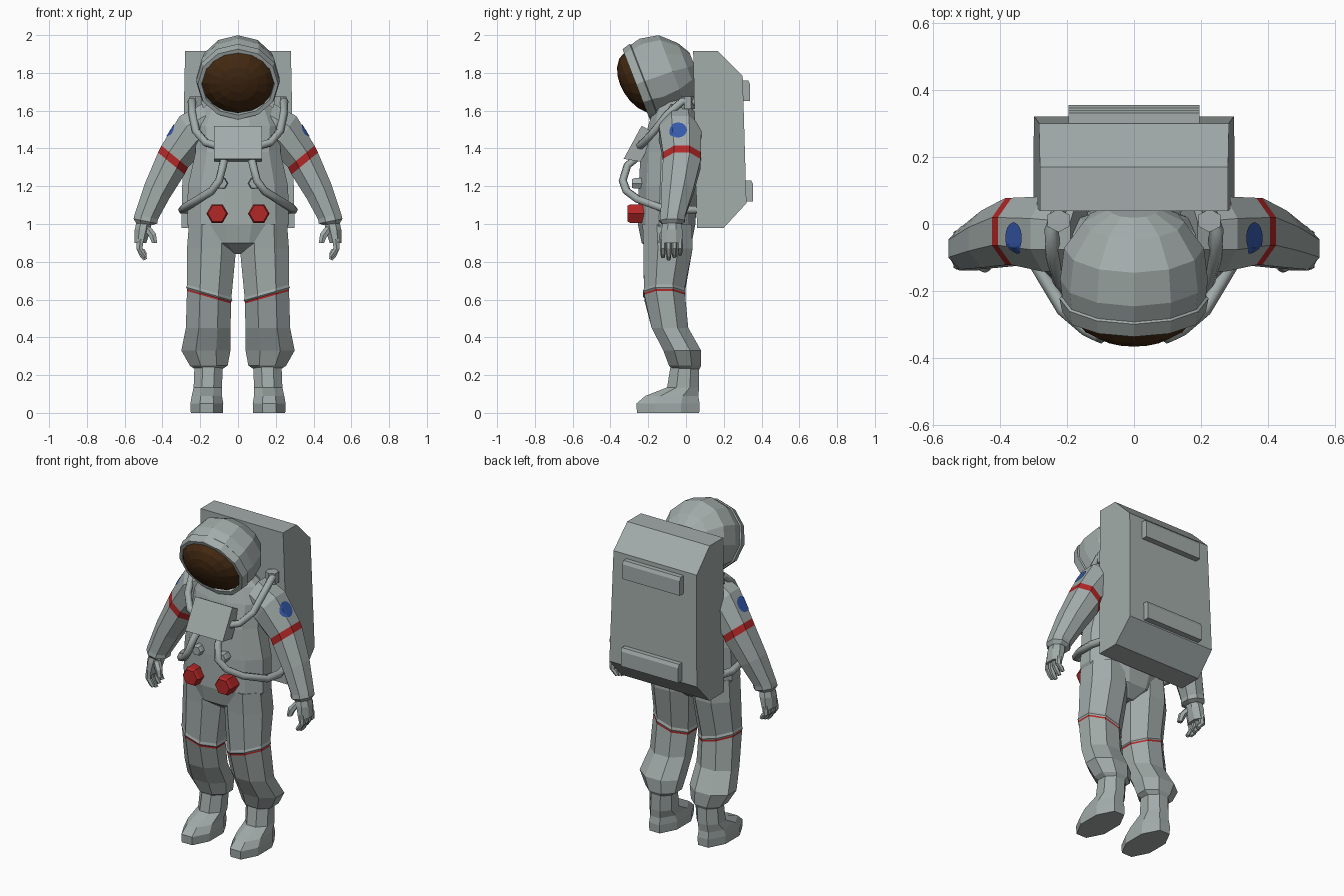
import bpy, bmesh, math
from mathutils import Vector
from mathutils.bvhtree import BVHTree

cube = bpy.data.objects.get("Cube")
if cube:
    bpy.data.objects.remove(cube)


def material(name, rgb):
    m = bpy.data.materials.new(name)
    m.use_nodes = True
    m.diffuse_color = (*rgb, 1)
    m.node_tree.nodes["Principled BSDF"].inputs["Base Color"].default_value = (*rgb, 1)
    return m


SUIT = material("suit_grey", (0.36, 0.41, 0.40))
RED = material("red", (0.45, 0.02, 0.02))
BLUE = material("blue", (0.035, 0.10, 0.40))
GOLD = material("dark_visor", (0.055, 0.022, 0.006))


def finish(name, bm, mats, mirror):
    bmesh.ops.recalc_face_normals(bm, faces=bm.faces)
    me = bpy.data.meshes.new(name)
    bm.to_mesh(me)
    bm.free()
    for m in mats:
        me.materials.append(m)
    ob = bpy.data.objects.new(name, me)
    bpy.context.collection.objects.link(ob)
    if mirror:
        ob.modifiers.new("Mirror", 'MIRROR')
    return ob


def loft(name, rings, n=8, mats=(SUIT,), mirror=False, turn=True, red=(), first_cap=True):
    """Skin rings given as (centre, first radius vector, second radius vector)."""
    bm = bmesh.new()
    k = 1 / math.cos(math.pi / n) if turn else 1
    loops = []
    for c, u, v in rings:
        angles = [2 * math.pi * (i + 0.5 * turn) / n for i in range(n)]
        loops.append([bm.verts.new(c + k * (u * math.cos(a) + v * math.sin(a))) for a in angles])
    for j, (a, b) in enumerate(zip(loops, loops[1:])):
        for i in range(n):
            f = bm.faces.new((a[i], a[i - 1], b[i - 1], b[i]))
            f.material_index = int(j in red)
    if first_cap:
        bm.faces.new(loops[0])
    bm.faces.new(loops[-1])
    return finish(name, bm, mats, mirror)


def ring(x, y, z, rx, ry, tilt=0.0):
    """Level ring, tilted so that its outer side rises."""
    return (Vector((x, y, z)), Vector((rx * math.cos(tilt), 0, rx * math.sin(tilt))),
            Vector((0, ry, 0)))


def prism(name, profile, width):
    """Extrude a y-z profile across x; width gives the half width at a height."""
    bm = bmesh.new()
    sides = [[bm.verts.new((s * width(z), y, z)) for y, z in profile] for s in (-1, 1)]
    for i in range(len(profile)):
        bm.faces.new((sides[0][i - 1], sides[0][i], sides[1][i], sides[1][i - 1]))
    for s in sides:
        bm.faces.new(s)
    return finish(name, bm, [SUIT], False)


def hose(name, points, radius):
    cu = bpy.data.curves.new(name, 'CURVE')
    cu.dimensions = '3D'
    cu.bevel_depth = radius
    cu.bevel_resolution = 1
    cu.use_fill_caps = True
    sp = cu.splines.new('POLY')
    sp.points.add(len(points) - 1)
    for p, co in zip(sp.points, points):
        p.co = (*co, 1)
    cu.materials.append(SUIT)
    ob = bpy.data.objects.new(name, cu)
    bpy.context.collection.objects.link(ob)
    ob.modifiers.new("Mirror", 'MIRROR')


# Torso: height, half width, front, back
torso = [(0.84, 0.05, -0.15, -0.03), (0.90, 0.22, -0.235, 0.03), (1.00, 0.27, -0.255, 0.05),
         (1.20, 0.265, -0.25, 0.06), (1.38, 0.225, -0.24, 0.06), (1.52, 0.23, -0.20, 0.05),
         (1.61, 0.19, -0.17, 0.04), (1.66, 0.13, -0.15, 0.02)]
loft("torso", [ring(0, (f + b) / 2, z, w, (b - f) / 2) for z, w, f, b in torso], n=12)

# Legs with a thin red seam above the knee
loft("legs", [ring(*r) for r in (
    (0.14, -0.10, 1.00, 0.12, 0.13), (0.14, -0.095, 0.87, 0.13, 0.13),
    (0.152, -0.115, 0.645, 0.122, 0.108, 0.28), (0.152, -0.115, 0.63, 0.127, 0.113, 0.28),
    (0.153, -0.113, 0.622, 0.122, 0.108, 0.28), (0.153, -0.113, 0.612, 0.122, 0.108, 0.28),
    (0.158, -0.085, 0.45, 0.118, 0.097), (0.17, -0.02, 0.33, 0.13, 0.10),
    (0.155, -0.005, 0.25, 0.10, 0.085), (0.155, 0, 0.23, 0.07, 0.07))],
    mats=(SUIT, RED), mirror=True, red=(4,))

# Boots
loft("boots", [ring(*r) for r in (
    (0.165, -0.095, 0, 0.085, 0.165), (0.165, -0.095, 0.05, 0.087, 0.167),
    (0.165, -0.075, 0.09, 0.080, 0.14), (0.16, -0.015, 0.135, 0.075, 0.085),
    (0.155, -0.005, 0.26, 0.075, 0.075))], mirror=True)

# Arms with a red elbow band
arm = loft("arms", [ring(*r) for r in (
    (0.16, -0.035, 1.53, 0.11, 0.10, 1.3), (0.245, -0.03, 1.478, 0.113, 0.112, 0.97),
    (0.335, -0.022, 1.357, 0.091, 0.10, 0.69), (0.353, -0.022, 1.32, 0.091, 0.10, 0.69),
    (0.428, -0.045, 1.175, 0.076, 0.085, 0.55), (0.485, -0.07, 1.04, 0.063, 0.065, 0.25),
    (0.49, -0.073, 1.015, 0.064, 0.066, 0.2), (0.495, -0.075, 1.0, 0.045, 0.05, 0.1))],
    mats=(SUIT, RED), mirror=True, red=(2,))

# Blue shoulder patches, laid on the sleeve surface
out = Vector((0.8, 0, 0.6))
across, up = Vector((0, 1, 0)), Vector((-0.6, 0, 0.8))
spot = Vector((0.355, -0.042, 1.495))
patch = loft("shoulder_patches", [(spot, across * r, up * r) for r in (0.046, 0.03, 0.015, 0.002)],
             n=20, mats=(BLUE,), mirror=True, first_cap=False)
tree = BVHTree.FromPolygons([v.co for v in arm.data.vertices],
                            [list(p.vertices) for p in arm.data.polygons])
for v in patch.data.vertices:
    hit = tree.ray_cast(v.co + out * 0.2, -out)[0]
    if hit:
        v.co = hit + out * 0.004

# Gloves: palm, four curled fingers and a thumb
loft("palms", [ring(*r) for r in (
    (0.495, -0.075, 1.02, 0.04, 0.045), (0.505, -0.075, 0.97, 0.042, 0.056),
    (0.517, -0.077, 0.90, 0.032, 0.058))], mirror=True)
for i in range(4):
    y = -0.122 + 0.03 * i
    drop = 0.012 * abs(i - 1)
    loft("finger_%d" % (i + 1), [ring(*r) for r in (
        (0.517, y, 0.92, 0.018, 0.014), (0.522, y, 0.87, 0.016, 0.0135),
        (0.507, y, 0.835 + drop, 0.014, 0.012, -0.5), (0.49, y, 0.812 + drop, 0.010, 0.009, -0.5))],
        n=6, mirror=True)
loft("thumbs", [ring(*r) for r in (
    (0.485, -0.10, 0.985, 0.022, 0.02), (0.452, -0.122, 0.94, 0.019, 0.018, -0.4),
    (0.442, -0.13, 0.90, 0.014, 0.013))], n=6, mirror=True)

# Helmet and visor: rings along an axis that leans down at the front
centre = Vector((0, -0.25, 1.745))
back, rise = Vector((0, 0.93, 0.36)), Vector((0, -0.36, 0.93))


def helmet_ring(d, w, h, shift=0.0):
    return (centre + back * d + rise * shift, Vector((w, 0, 0)), rise * h)


loft("helmet", [helmet_ring(*r) for r in (
    (0.03, 0.185, 0.165), (-0.015, 0.193, 0.175), (-0.015, 0.213, 0.20), (0.03, 0.222, 0.212),
    (0.035, 0.214, 0.206), (0.09, 0.22, 0.222, -0.003), (0.19, 0.208, 0.205, -0.005),
    (0.27, 0.15, 0.14, -0.015), (0.31, 0.075, 0.07, -0.015))], n=12, turn=False)
loft("visor", [helmet_ring(0.02 - 0.115 * math.sin(a), 0.196 * math.cos(a), 0.178 * math.cos(a),
                           0.03 * math.sin(a))
               for a in (0, 0.3, 0.65, 1.0, 1.3, 1.55)], n=16, mats=(GOLD,), turn=False)

# Backpack with two rear rails
prism("backpack", [(0.038, 1.915), (0.17, 1.915), (0.30, 1.785), (0.32, 1.11), (0.20, 0.98),
                   (0.058, 0.98)], lambda z: 0.28 + 0.02 * (1.915 - z) / 0.935)
for name, y, z in (("upper_rail", 0.30, 1.65), ("lower_rail", 0.315, 1.12)):
    prism(name, [(y - 0.03, z), (y + 0.04, z), (y + 0.04, z + 0.09), (y + 0.03, z + 0.11),
                 (y - 0.03, z + 0.11)], lambda z: 0.195)

# Chest control box
prism("chest_box", [(-0.235, 1.52), (-0.33, 1.345), (-0.24, 1.33), (-0.16, 1.48)],
      lambda z: 0.127)

# Air hoses
hose("shoulder_hoses", [(0.22, 0.05, 1.645), (0.245, -0.02, 1.65), (0.24, -0.10, 1.58),
                        (0.222, -0.17, 1.49), (0.17, -0.225, 1.43), (0.10, -0.25, 1.41)], 0.022)
hose("waist_hoses", [(0.07, -0.25, 1.36), (0.08, -0.31, 1.31), (0.10, -0.335, 1.23),
                     (0.14, -0.315, 1.175), (0.21, -0.255, 1.13), (0.285, -0.13, 1.085),
                     (0.295, -0.02, 1.075), (0.27, 0.07, 1.075)], 0.022)


# Hexagonal knobs and fittings that face forward
def knob(name, x, z, r, front, mat):
    def face(y, s):
        return (Vector((x, y, z)), Vector((s, 0, 0)), Vector((0, 0, s)))
    loft(name, [face(-0.20, r), face(front + 0.015, r), face(front, r * 0.85)], n=6,
         mats=(mat,), mirror=True, turn=False)


knob("red_knobs", 0.11, 1.055, 0.057, -0.31, RED)
knob("hose_fittings", 0.085, 1.215, 0.032, -0.285, SUIT)
loft("hose_collars", [ring(0.225, 0.01, z, 0.033, 0.03) for z in (1.61, 1.675)], n=6, mirror=True)
